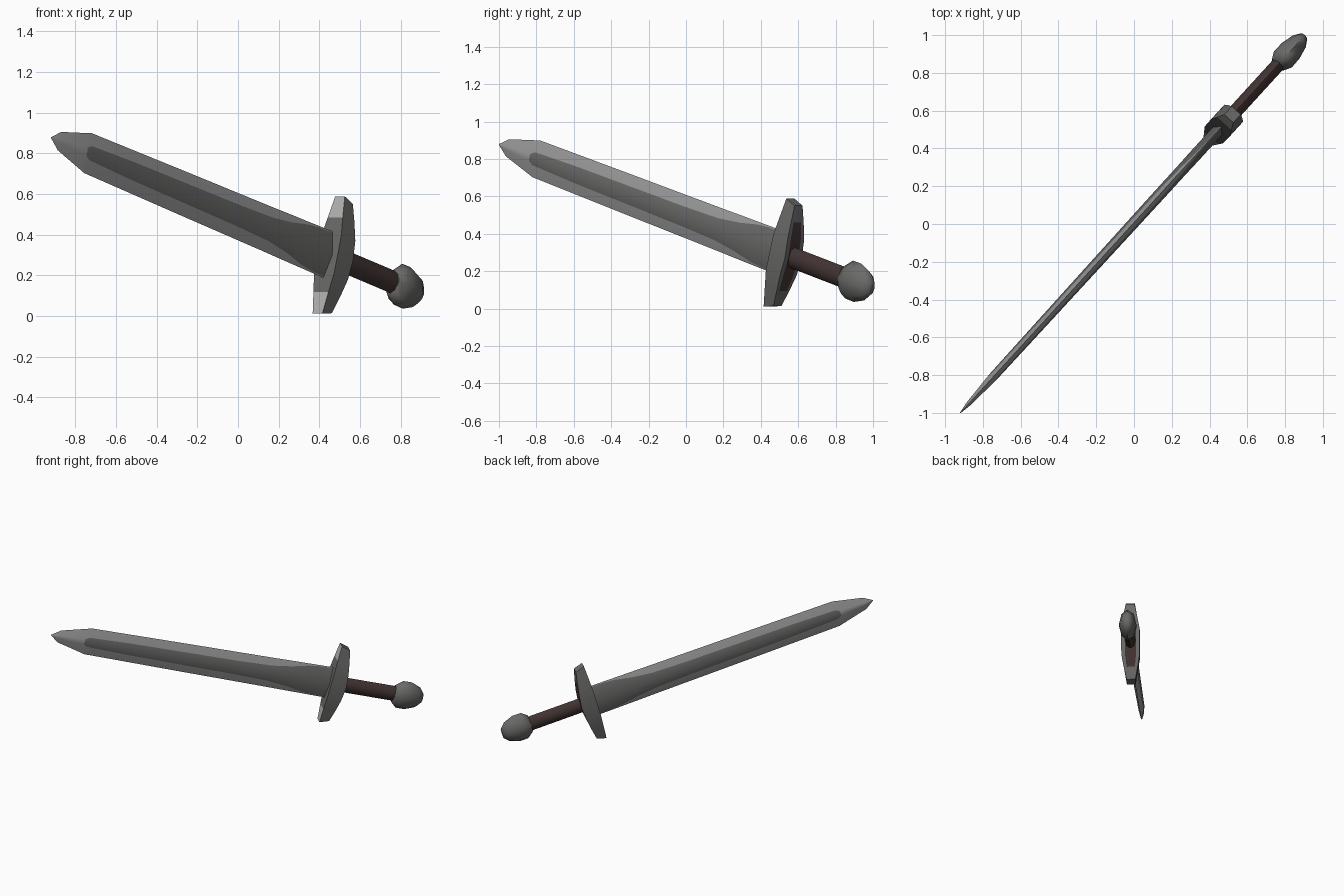
import bpy, bmesh, math
from mathutils import Vector

if "Cube" in bpy.data.objects:
    bpy.data.objects.remove(bpy.data.objects["Cube"])

# Sword frame: t runs from tip to pommel, w across the blade, n through its thickness
TIP = Vector((-0.92, -1.0, 0.878))
U = Vector((0.648, 0.710, -0.274)).normalized()
N = Vector((0.738, -0.674, 0.0)).normalized()
W = N.cross(U).normalized()
if W.z < 0:
    W = -W


def place(t, w, n):
    return TIP + U * t + W * w + N * n


def mat(name, r, g, b):
    m = bpy.data.materials.new(name)
    m.diffuse_color = (r, g, b, 1)
    m.use_nodes = True
    m.node_tree.nodes["Principled BSDF"].inputs["Base Color"].default_value = m.diffuse_color
    return m


steel = mat("light_steel", 0.33, 0.33, 0.33)
dark = mat("dark_steel", 0.145, 0.145, 0.142)
shine = mat("bright_steel", 0.46, 0.46, 0.45)
brown = mat("brown_leather", 0.055, 0.034, 0.033)


def loft(name, rings, mats, rule=None, angle=35):
    """Skin closed rings of (t, w, n) points; rule(ring, side) picks the colour."""
    bm = bmesh.new()
    rows = [[bm.verts.new(place(*p)) for p in ring] for ring in rings]
    k = len(rows[0])
    for i in range(len(rows) - 1):
        for j in range(k):
            q = (j + 1) % k
            f = bm.faces.new((rows[i][j], rows[i][q], rows[i + 1][q], rows[i + 1][j]))
            f.material_index = rule(i, j) if rule else 0
    bm.faces.new(rows[0])
    bm.faces.new(rows[-1])
    bmesh.ops.remove_doubles(bm, verts=bm.verts, dist=0.0004)
    bmesh.ops.recalc_face_normals(bm, faces=bm.faces)
    me = bpy.data.meshes.new(name)
    bm.to_mesh(me)
    bm.free()
    ob = bpy.data.objects.new(name, me)
    bpy.context.collection.objects.link(ob)
    for m in mats:
        me.materials.append(m)
    bpy.ops.object.select_all(action='DESELECT')
    ob.select_set(True)
    bpy.context.view_layer.objects.active = ob
    bpy.ops.object.shade_smooth_by_angle(angle=math.radians(angle))
    return ob


# Blade: t, half width, half thickness, half width of the dark centre band
profile = [
    (0.0, 0.002, 0.002, 0.001), (0.064, 0.047, 0.012, 0.012),
    (0.25, 0.094, 0.023, 0.020), (0.28, 0.102, 0.024, 0.036),
    (0.60, 0.105, 0.026, 0.045), (1.00, 0.109, 0.028, 0.049),
    (1.40, 0.112, 0.030, 0.053), (1.65, 0.114, 0.031, 0.060),
    (1.80, 0.116, 0.031, 0.078), (1.92, 0.117, 0.032, 0.102),
    (2.00, 0.118, 0.032, 0.110), (2.16, 0.119, 0.032, 0.114),
]


def blade_ring(t, w, n, f):
    e = n * (1 - (f / w) ** 1.3)
    return [(t, w, 0), (t, f, e), (t, 0, n), (t, -f, e),
            (t, -w, 0), (t, -f, -e), (t, 0, -n), (t, f, -e)]


loft("blade", [blade_ring(*p) for p in profile], [steel, dark],
     lambda i, j: 1 if i >= 2 and j in (1, 2, 5, 6) else 0)

# Guard: w, blade-side t, grip-side t, half thickness
half = [(0.0, -0.060, 0.056, 0.067), (0.10, -0.060, 0.046, 0.066),
        (0.19, -0.057, 0.032, 0.050), (0.30, -0.052, 0.015, 0.032)]
sections = [(-w, a, b, n) for w, a, b, n in half[:0:-1]] + half


def guard_ring(w, a, b, n):
    t = 2.16
    wb = w * (0.93 if abs(w) > 0.25 else 1)   # ends slope in toward the grip
    return [(t + a, w, -n), (t + a, w, n), (t + b, wb, n),
            (t + b, wb, n * 0.6), (t + b, wb, -n * 0.6), (t + b, wb, -n)]


def guard_colour(i, j):
    if j == 0 and i in (0, 5):
        return 1
    if j == 3 and i in (1, 2, 3, 4):
        return 2
    return 0


loft("guard", [guard_ring(*s) for s in sections], [dark, shine, brown], guard_colour)


# Oval rings for the grip and pommel
def oval(t, w, n, sides=8):
    return [(t, w * math.cos(math.tau * i / sides), n * math.sin(math.tau * i / sides))
            for i in range(sides)]


loft("grip", [oval(2.19, 0.057, 0.037), oval(2.62, 0.057, 0.037)], [brown], angle=50)

loft("pommel", [oval(2.592, 0.068, 0.042), oval(2.635, 0.105, 0.064),
                oval(2.70, 0.106, 0.062), oval(2.77, 0.078, 0.046),
                oval(2.805, 0.036, 0.024)], [dark], angle=60)
